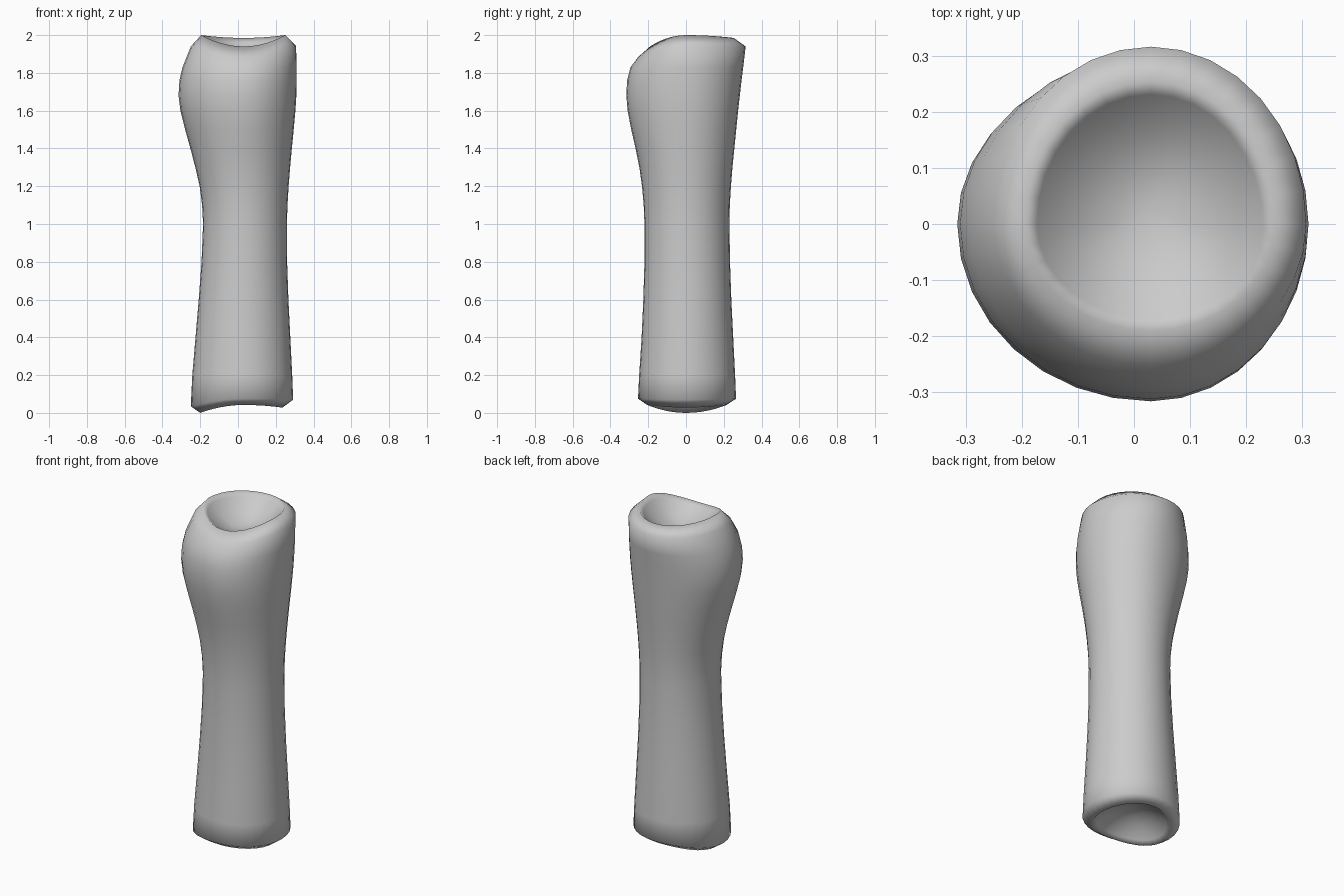
import bpy
import bmesh
from math import cos, sin, pi

SIDES = 32
AXIS_X, AXIS_Y = 0.03, 0.0

cube = bpy.data.objects.get("Cube")
if cube:
    bpy.data.objects.remove(cube, do_unlink=True)


def plain_material(name, colour):
    mat = bpy.data.materials.new(name)
    mat.use_nodes = True
    mat.diffuse_color = colour
    mat.node_tree.nodes["Principled BSDF"].inputs["Base Color"].default_value = colour
    return mat


def blend(angle, left, right, front, back):
    """Blend four side values smoothly around the axis."""
    c, s = cos(angle), sin(angle)
    return (right if c > 0 else left) * c * c + (back if s > 0 else front) * s * s


def add_ring(bm, extents, heights):
    """Ring with its own reach on each side: -x, +x, -y, +y."""
    x_min, x_max, y_min, y_max = extents
    ring = []
    for i in range(SIDES):
        a = 2 * pi * i / SIDES
        c, s = cos(a), sin(a)
        x = AXIS_X + abs(c) * ((x_max if c > 0 else x_min) - AXIS_X)
        y = AXIS_Y + abs(s) * ((y_max if s > 0 else y_min) - AXIS_Y)
        ring.append(bm.verts.new((x, y, blend(a, *heights))))
    return ring


def dish_rings(bm, rim_extents, rim_heights, centre_z):
    """Rings of a rounded hollow, running from the rim inward."""
    x0 = (rim_extents[0] + rim_extents[1]) / 2
    y0 = (rim_extents[2] + rim_extents[3]) / 2
    rings = []
    for t in (0.9, 0.75, 0.55, 0.3):
        extents = [mid + (e - mid) * t
                   for e, mid in zip(rim_extents, (x0, x0, y0, y0))]
        heights = [centre_z + (h - centre_z) * t * t for h in rim_heights]
        rings.append(add_ring(bm, extents, heights))
    tip = bm.verts.new((x0, y0, centre_z))
    return rings, tip


def bridge(bm, lower, upper):
    for i in range(SIDES):
        j = (i + 1) % SIDES
        bm.faces.new((lower[i], lower[j], upper[j], upper[i]))


# Shaft outline: height, then reach to -x, +x, -y, +y
SHAFT = [
    (0.2, -0.242, 0.287, -0.248, 0.26),
    (0.4, -0.225, 0.277, -0.235, 0.25),
    (0.6, -0.208, 0.267, -0.226, 0.24),
    (0.8, -0.193, 0.26, -0.22, 0.233),
    (1, -0.185, 0.259, -0.22, 0.23),
    (1.1, -0.19, 0.262, -0.224, 0.232),
    (1.2, -0.203, 0.268, -0.233, 0.238),
    (1.3, -0.226, 0.276, -0.247, 0.246),
    (1.4, -0.252, 0.285, -0.267, 0.256),
    (1.5, -0.28, 0.295, -0.29, 0.266),
    (1.6, -0.305, 0.304, -0.309, 0.276),
    (1.68, -0.315, 0.309, -0.316, 0.285),
    (1.76, -0.31, 0.311, -0.312, 0.294),
    (1.83, -0.294, 0.311, -0.294, 0.303),
]
BASE_RIM = (-0.2, 0.235, -0.205, 0.215)
BASE_RIM_Z = (0, 0.028, 0.042, 0.042)
BASE_EDGE = (-0.25, 0.292, -0.254, 0.265)
BASE_EDGE_Z = (0.035, 0.07, 0.075, 0.075)
TOP_EDGE = (-0.25, 0.307, -0.252, 0.316)
TOP_EDGE_Z = (1.94, 1.945, 1.885, 1.94)
TOP_RIM = (-0.195, 0.25, -0.19, 0.253)
TOP_RIM_Z = (2, 2, 1.94, 1.985)

# Stack all rings from the base hollow, up the shaft, into the top hollow
bm = bmesh.new()
base_dish, base_tip = dish_rings(bm, BASE_RIM, BASE_RIM_Z, 0.13)
rings = base_dish[::-1]
rings.append(add_ring(bm, BASE_RIM, BASE_RIM_Z))
rings.append(add_ring(bm, BASE_EDGE, BASE_EDGE_Z))
for z, *extents in SHAFT:
    rings.append(add_ring(bm, extents, [z] * 4))
rings.append(add_ring(bm, TOP_EDGE, TOP_EDGE_Z))
rings.append(add_ring(bm, TOP_RIM, TOP_RIM_Z))
top_dish, top_tip = dish_rings(bm, TOP_RIM, TOP_RIM_Z, 1.86)
rings += top_dish

for lower, upper in zip(rings, rings[1:]):
    bridge(bm, lower, upper)
for i in range(SIDES):
    j = (i + 1) % SIDES
    bm.faces.new((rings[0][j], rings[0][i], base_tip))
    bm.faces.new((rings[-1][i], rings[-1][j], top_tip))
bmesh.ops.recalc_face_normals(bm, faces=bm.faces)

mesh = bpy.data.meshes.new("hollow_ended_shaft")
bm.to_mesh(mesh)
bm.free()
mesh.materials.append(plain_material("light grey", (0.6, 0.6, 0.6, 1)))
shaft = bpy.data.objects.new("hollow_ended_shaft", mesh)
bpy.context.collection.objects.link(shaft)

# Smooth shading all over
mesh.polygons.foreach_set("use_smooth", [True] * len(mesh.polygons))
